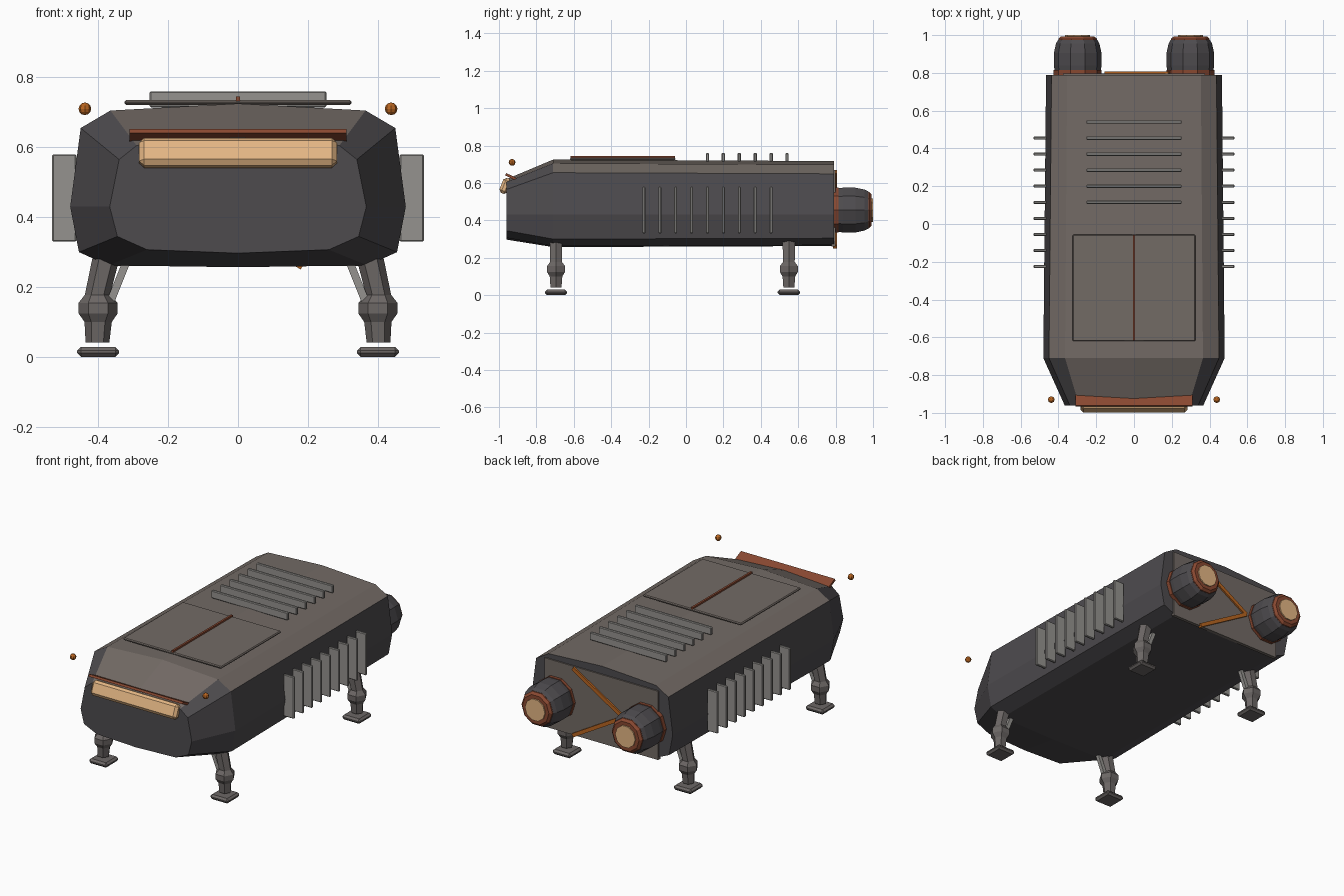
import bpy, bmesh, math
from mathutils import Matrix, Vector

if "Cube" in bpy.data.objects:
    bpy.data.objects.remove(bpy.data.objects["Cube"])


def material(name, rgb):
    m = bpy.data.materials.new(name)
    m.diffuse_color = (*rgb, 1)
    m.use_nodes = True
    m.node_tree.nodes["Principled BSDF"].inputs["Base Color"].default_value = m.diffuse_color
    return m


DARK = material("dark_hull", (0.075, 0.07, 0.076))
BROWN = material("brown_panel", (0.17, 0.145, 0.13))
FRAME = material("leg_metal", (0.15, 0.135, 0.13))
GREY = material("fin_metal", (0.30, 0.29, 0.275))
RED = material("rust_red", (0.25, 0.065, 0.03))
ORANGE = material("orange", (0.48, 0.13, 0.015))
TAN = material("warm_glow", (0.78, 0.47, 0.23))


def finish(bm, name, mats):
    bmesh.ops.recalc_face_normals(bm, faces=bm.faces)
    me = bpy.data.meshes.new(name)
    bm.to_mesh(me)
    bm.free()
    for m in mats:
        me.materials.append(m)
    ob = bpy.data.objects.new(name, me)
    bpy.context.collection.objects.link(ob)
    return ob


def loft(name, rings, *mats):
    """Skin a list of point rings and cap both ends."""
    bm = bmesh.new()
    vs = [[bm.verts.new(p) for p in r] for r in rings]
    n = len(vs[0])
    for a, b in zip(vs, vs[1:]):
        for i in range(n):
            j = (i + 1) % n
            bm.faces.new((a[i], a[j], b[j], b[i]))
    bm.faces.new(vs[0])
    bm.faces.new(vs[-1])
    return finish(bm, name, mats)


def box(name, center, size, mat, bevel=0.0, tilt=0.0):
    bm = bmesh.new()
    bmesh.ops.create_cube(bm, size=1, matrix=Matrix.Diagonal((*size, 1)))
    if bevel:
        bmesh.ops.bevel(bm, geom=bm.edges[:], offset=bevel, segments=1, affect='EDGES')
    bm.transform(Matrix.Translation(center) @ Matrix.Rotation(tilt, 4, 'X'))
    return finish(bm, name, [mat])


def bar(name, a, b, width, mat):
    """Square bar between two points."""
    a, b = Vector(a), Vector(b)
    d = b - a
    bm = bmesh.new()
    bmesh.ops.create_cube(bm, size=1, matrix=Matrix.Diagonal((width, width, d.length, 1)))
    bm.transform(Matrix.Translation((a + b) / 2) @ d.to_track_quat('Z', 'Y').to_matrix().to_4x4())
    return finish(bm, name, [mat])


def turned(name, x, z, profile, mat, sides=10):
    """Faceted turning about a y-parallel axis; profile is (y, radius)."""
    ang = [2 * math.pi * i / sides for i in range(sides)]
    return loft(name, [[(x + r * math.cos(t), y, z + r * math.sin(t)) for t in ang]
                       for y, r in profile], mat)


# Hull: half sections mirrored into closed rings
def section(y, half):
    return ([(x, y, z) for x, z in half] +
            [(-x, y, z) for x, z in reversed(half[1:-1])])


main = [(0, 0.725), (0.365, 0.705), (0.45, 0.655), (0.48, 0.43),
        (0.455, 0.30), (0.37, 0.262), (0, 0.257)]
nose = [(0, 0.62), (0.29, 0.605), (0.34, 0.565), (0.367, 0.43),
        (0.345, 0.345), (0.26, 0.307), (0, 0.297)]
rear = [(x * 0.97, 0.45 + (z - 0.45) * 0.97) for x, z in main]
hull = loft("hull", [section(-0.96, nose), section(-0.71, main), section(0.79, rear)],
            DARK, BROWN)
for p in hull.data.polygons:
    if p.normal.z > 0.85:
        p.material_index = 1

# Rear bulkhead and its brace
box("rear_plate", (0, 0.788, 0.465), (0.75, 0.02, 0.41), BROWN)
for z, tag in ((0.66, "upper"), (0.26, "lower")):
    bar(f"rear_brace_{tag}", (0.185, 0.797, z), (-0.15, 0.797, 0.455), 0.022, ORANGE)

# Roof hatch, seam and vent slats
box("roof_hatch", (0, -0.338, 0.728), (0.65, 0.565, 0.014), BROWN, 0.005)
box("hatch_seam", (0, -0.338, 0.738), (0.012, 0.56, 0.014), RED)
for i in range(6):
    box(f"roof_slat_{i + 1}", (0, 0.115 + 0.085 * i, 0.737), (0.505, 0.018, 0.046), GREY, 0.004)

# Front lamp and the brow above it
box("front_lamp", (0, -0.966, 0.584), (0.565, 0.046, 0.085), TAN, 0.014, -0.38)
box("lamp_brow", (0, -0.936, 0.633), (0.62, 0.062, 0.014), RED, 0, -0.45)

for s, side in ((-1, "left"), (1, "right")):
    # Side cooling fins
    for i in range(9):
        box(f"{side}_fin_{i + 1}", (s * 0.497, -0.225 + 0.085 * i, 0.455),
            (0.07, 0.016, 0.25), GREY, 0.004)

    # Marker beacon
    bm = bmesh.new()
    bmesh.ops.create_uvsphere(bm, u_segments=8, v_segments=6, radius=0.018,
                              matrix=Matrix.Translation((s * 0.438, -0.93, 0.71)))
    finish(bm, f"{side}_beacon", [ORANGE])

    # Engine: flange, body, nozzle ring, glowing disc
    ex, ez = s * 0.298, 0.455
    turned(f"{side}_engine_flange", ex, ez, [(0.78, 0.127), (0.815, 0.127)], RED)
    turned(f"{side}_engine_body", ex, ez,
           [(0.81, 0.122), (0.84, 0.126), (0.905, 0.126), (0.955, 0.115), (0.975, 0.104)], DARK)
    turned(f"{side}_engine_ring", ex, ez,
           [(0.96, 0.106), (0.98, 0.102), (0.993, 0.088)], RED)
    turned(f"{side}_engine_disc", ex, ez, [(0.96, 0.066), (1.0, 0.066)], TAN)

    # Landing legs: faceted strut with knuckle, stay and foot pad
    for y, end in ((-0.695, "front"), (0.55, "rear")):
        tag = f"{end}_{side}"
        prof = [(0.376, 0.29, 0.039), (0.402, 0.178, 0.036), (0.40, 0.155, 0.056),
                (0.40, 0.125, 0.056), (0.40, 0.10, 0.039), (0.402, 0.042, 0.034)]
        ang = [math.pi / 3 * i for i in range(6)]
        loft(f"{tag}_leg", [[(s * (x + r * math.cos(t)), y + r * math.sin(t), z) for t in ang]
                            for x, z, r in prof], FRAME)
        bar(f"{tag}_leg_stay", (s * 0.322, y, 0.265), (s * 0.368, y, 0.15), 0.022, GREY)
        box(f"{tag}_foot", (s * 0.40, y, 0.0145), (0.12, 0.12, 0.029), FRAME, 0.011)
